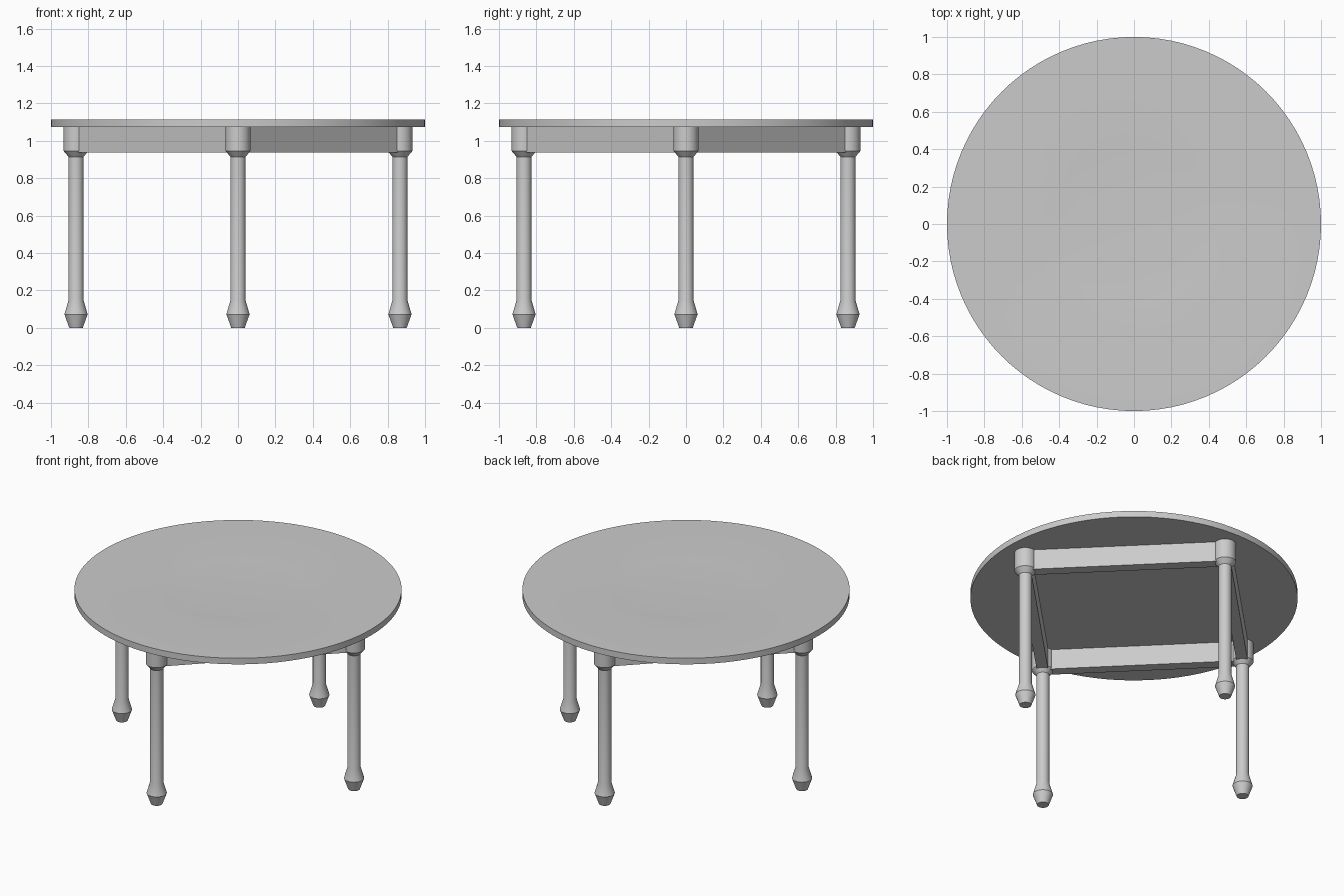
import bpy
import math

cube = bpy.data.objects.get("Cube")
if cube:
    bpy.data.objects.remove(cube, do_unlink=True)

grey = bpy.data.materials.new("light_grey")
grey.use_nodes = True
colour = (0.6, 0.6, 0.6, 1)
grey.diffuse_color = colour
grey.node_tree.nodes["Principled BSDF"].inputs["Base Color"].default_value = colour


def finish(obj, name):
    obj.name = name
    obj.data.materials.append(grey)
    bpy.context.view_layer.objects.active = obj
    obj.select_set(True)
    bpy.ops.object.shade_smooth_by_angle(angle=math.radians(25))
    obj.select_set(False)


def lathe(name, profile, sides, location=(0, 0, 0)):
    """Turn a bottom-to-top (radius, height) profile and cap both ends."""
    verts, faces = [], []
    for r, z in profile:
        for i in range(sides):
            a = 2 * math.pi * i / sides
            verts.append((r * math.cos(a), r * math.sin(a), z))
    for k in range(len(profile) - 1):
        for i in range(sides):
            j = (i + 1) % sides
            a, b = k * sides, (k + 1) * sides
            faces.append((a + i, a + j, b + j, b + i))
    last = (len(profile) - 1) * sides
    faces.append(tuple(reversed(range(sides))))
    faces.append(tuple(range(last, last + sides)))
    mesh = bpy.data.meshes.new(name)
    mesh.from_pydata(verts, [], faces)
    obj = bpy.data.objects.new(name, mesh)
    obj.location = location
    bpy.context.collection.objects.link(obj)
    bpy.ops.object.select_all(action="DESELECT")
    finish(obj, name)


# Round top with a shallow dished centre
lathe("table_top", [(1.0, 1.073), (1.0, 1.114), (0.54, 1.114),
                    (0.43, 1.110), (0.32, 1.106)], 96)

# Turned legs on the four axes
LEG_RADIUS = 0.866
leg_profile = [(0.036, 0), (0.062, 0.072), (0.04, 0.148), (0.04, 0.914),
               (0.067, 0.946), (0.067, 1.075)]
names = ["left", "back", "right", "front"]
for i, side in enumerate(names):
    a = i * math.pi / 2
    lathe(side + "_leg", leg_profile, 32,
          (LEG_RADIUS * math.cos(a), LEG_RADIUS * math.sin(a), 0))

# Aprons joining neighbouring legs
APRON_BOTTOM, APRON_TOP = 0.937, 1.075
for i, side in enumerate(["back_left", "back_right", "front_right", "front_left"]):
    a = math.pi / 4 + i * math.pi / 2
    d = LEG_RADIUS / math.sqrt(2)
    bpy.ops.mesh.primitive_cube_add(
        size=1, location=(d * math.cos(a), d * math.sin(a), (APRON_BOTTOM + APRON_TOP) / 2),
        rotation=(0, 0, a))
    apron = bpy.context.object
    apron.scale = (0.07, LEG_RADIUS * math.sqrt(2) - 0.08, APRON_TOP - APRON_BOTTOM)
    finish(apron, side + "_apron")
